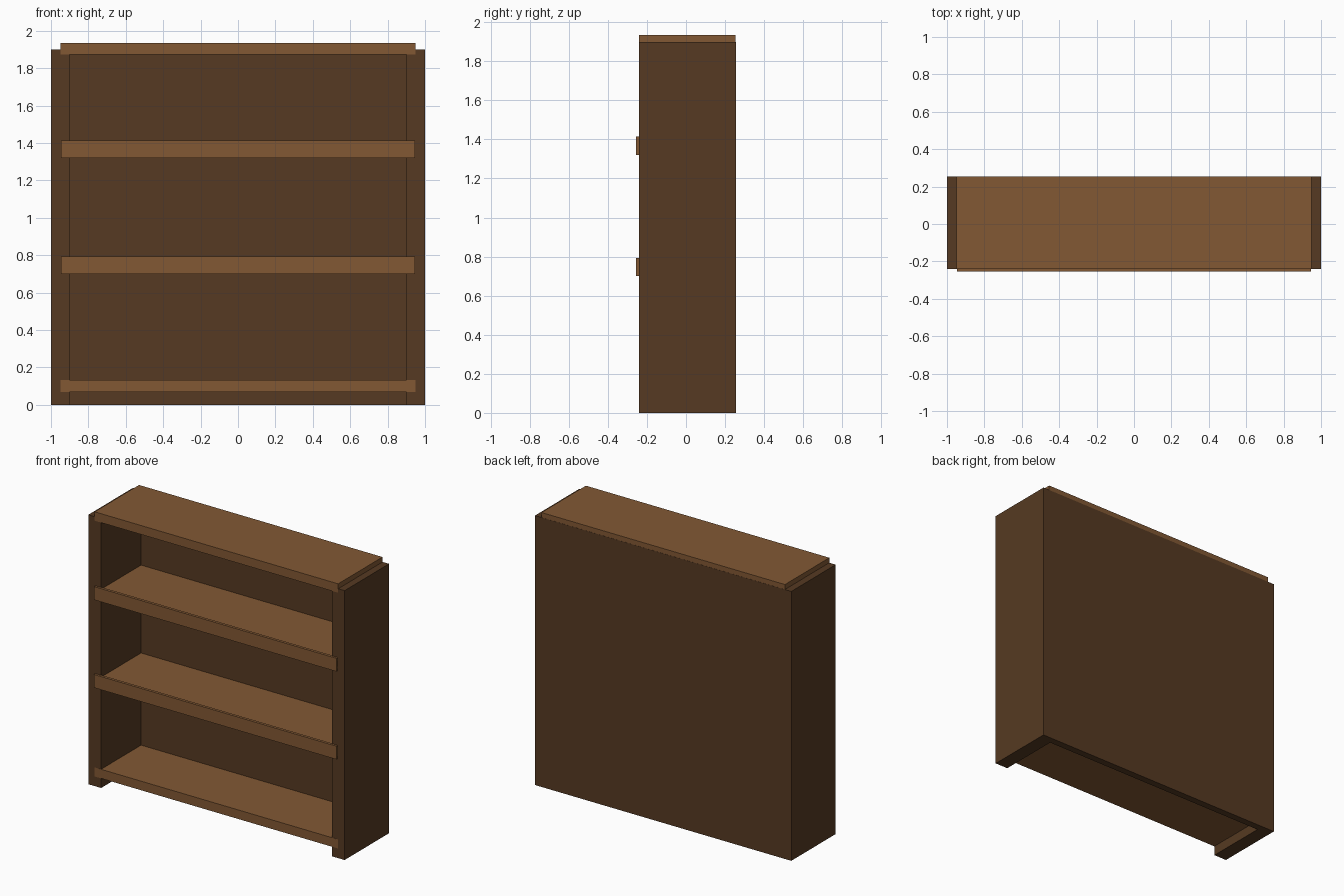
import bpy

cube = bpy.data.objects.get("Cube")
if cube:
    bpy.data.objects.remove(cube, do_unlink=True)


def make_material(name, color):
    mat = bpy.data.materials.new(name)
    mat.use_nodes = True
    mat.diffuse_color = color
    mat.node_tree.nodes["Principled BSDF"].inputs["Base Color"].default_value = color
    return mat


dark_wood = make_material("dark_wood", (0.093, 0.042, 0.016, 1))
light_wood = make_material("light_wood", (0.223, 0.098, 0.034, 1))


def board(name, x, y, z, mat):
    """Box spanning the given (low, high) ranges."""
    spans = (x, y, z)
    bpy.ops.mesh.primitive_cube_add(size=1, location=[(a + b) / 2 for a, b in spans])
    obj = bpy.context.object
    obj.name = name
    obj.scale = [b - a for a, b in spans]
    bpy.ops.object.transform_apply(location=False, rotation=False, scale=True)
    obj.data.materials.append(mat)
    return obj


FRONT, BACK, HEIGHT = -0.24, 0.255, 1.9
INNER, SHELF_HALF = 0.9, 0.95

# Upright sides and back panel
board("right_side", (-1, -INNER), (FRONT, BACK), (0, HEIGHT), dark_wood)
board("left_side", (INNER, 1), (FRONT, BACK), (0, HEIGHT), dark_wood)
board("back_panel", (-INNER, INNER), (0.205, BACK), (0, HEIGHT), dark_wood)

# Top and bottom boards, let into the sides and just proud of the front
across = (-SHELF_HALF, SHELF_HALF)
board("top_board", across, (FRONT - 0.001, BACK - 0.001), (1.872, 1.935), light_wood)
board("bottom_board", across, (FRONT - 0.001, BACK - 0.001), (0.068, 0.132), light_wood)

# Middle shelves, each with a raised front trim strip
for label, z in (("lower", 0.75), ("upper", 1.37)):
    board(label + "_shelf", across, (FRONT, BACK - 0.001), (z - 0.032, z + 0.032), light_wood)
    board(label + "_shelf_trim", (-0.946, 0.946), (-0.255, -0.235),
          (z - 0.049, z + 0.044), light_wood)
